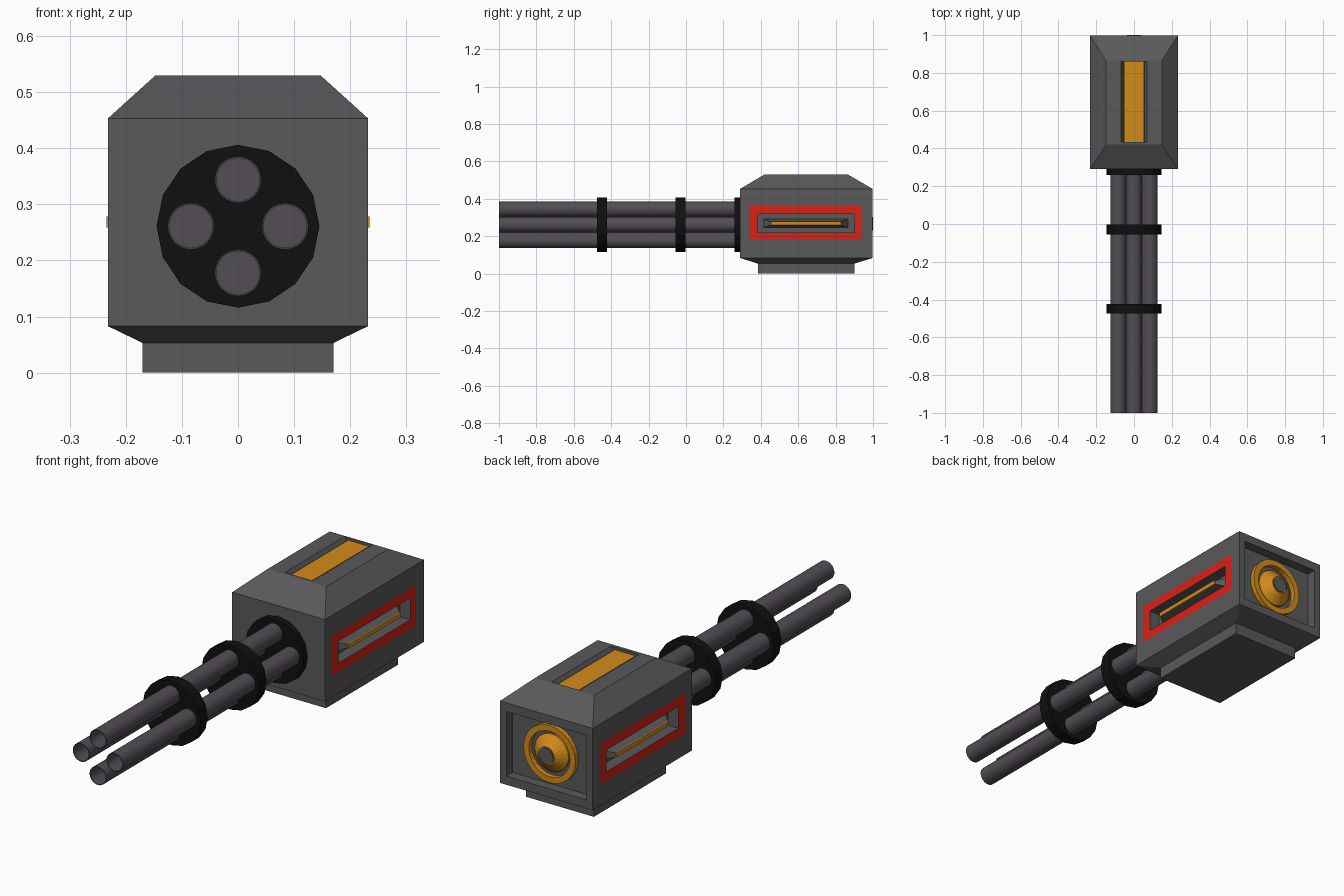
import bpy, bmesh, math

if "Cube" in bpy.data.objects:
    bpy.data.objects.remove(bpy.data.objects["Cube"])


def material(name, rgb):
    m = bpy.data.materials.new(name)
    m.diffuse_color = (*rgb, 1)
    m.use_nodes = True
    m.node_tree.nodes["Principled BSDF"].inputs["Base Color"].default_value = m.diffuse_color
    return m


STEEL = material("dark_steel", (0.10, 0.10, 0.105))
GUNMETAL = material("gunmetal", (0.085, 0.075, 0.09))
BLACK = material("black", (0.005, 0.005, 0.005))
ORANGE = material("orange", (0.65, 0.26, 0.01))
RED = material("red", (0.7, 0.015, 0.008))

# Maps (u, v, d) to world, d being the outward direction
TOP = lambda u, v, d: (u, v, d)
SIDE = lambda u, v, d: (d, u, v)
BACK = lambda u, v, d: (-u, d, v)
FRONT = lambda u, v, d: (u, -d, v)


def rect(face, u0, u1, v0, v1, d):
    return [face(u, v, d) for u, v in ((u0, v0), (u1, v0), (u1, v1), (u0, v1))]


def circle(r, y, cx, cz, n):
    return [(cx + r * math.sin(2 * math.pi * i / n), y,
             cz + r * math.cos(2 * math.pi * i / n)) for i in range(n)]


def loft(name, rings, mat, start=False, end=False, closed=False, mirror=False, smooth=False):
    """Skin successive rings, optionally capped, closed on itself or mirrored in x."""
    bm = bmesh.new()
    vs = [[bm.verts.new(p) for p in ring] for ring in rings]
    n = len(vs[0])
    pairs = list(zip(vs, vs[1:])) + ([(vs[-1], vs[0])] if closed else [])
    for a, b in pairs:
        for i in range(n):
            j = (i + 1) % n
            bm.faces.new((a[i], a[j], b[j], b[i]))
    if start:
        bm.faces.new(vs[0][::-1])
    if end:
        bm.faces.new(vs[-1])
    me = bpy.data.meshes.new(name)
    bm.to_mesh(me)
    bm.free()
    me.materials.append(mat)
    ob = bpy.data.objects.new(name, me)
    bpy.context.collection.objects.link(ob)
    if mirror:
        ob.modifiers.new("mirror", 'MIRROR')
    if smooth:
        bpy.context.view_layer.objects.active = ob
        ob.select_set(True)
        bpy.ops.object.shade_smooth_by_angle(angle=math.radians(35))
        ob.select_set(False)
    return ob


def turned(name, profile, mat, cx=0, cz=0.261, n=16, **kw):
    return loft(name, [circle(r, y, cx, cz, n) for r, y in profile], mat, **kw)


W, Y0, Y1, Z0, Z1 = 0.232, 0.29, 0.997, 0.083, 0.453

# Housing: foot and lower chamfer, roof with slot, front wall
loft("housing_foot", [rect(TOP, -0.17, 0.17, 0.385, 0.9, 0),
                      rect(TOP, -0.17, 0.17, 0.385, 0.9, 0.053),
                      rect(TOP, -W, W, Y0, Y1, Z0)], STEEL, start=True)
loft("housing_roof", [rect(TOP, -W, W, Y0, Y1, Z1),
                      rect(TOP, -0.147, 0.147, 0.42, 0.865, 0.53),
                      rect(TOP, -0.07, 0.07, 0.435, 0.86, 0.53),
                      rect(TOP, -0.055, 0.055, 0.435, 0.86, 0.508)], STEEL, end=True)
loft("roof_light", [rect(TOP, -0.052, 0.052, 0.435, 0.86, 0.508),
                    rect(TOP, -0.052, 0.052, 0.435, 0.86, 0.518)], ORANGE, start=True, end=True)
loft("housing_front", [rect(FRONT, -W, W, Z0, Z1, -Y0)], STEEL, end=True)

# Side walls: outer border, red frame, recess and raised light bar
frame_out = (0.34, 0.94, 0.18, 0.36, W)
frame_in = (0.385, 0.9, 0.22, 0.318, W)
loft("side_wall", [rect(SIDE, Y0, Y1, Z0, Z1, W), rect(SIDE, *frame_out)], STEEL, mirror=True)
loft("side_red_frame", [rect(SIDE, *frame_out), rect(SIDE, *frame_in)], RED, mirror=True)
bar_tip = (0.455, 0.83, 0.259, 0.278, 0.229)
loft("side_recess", [rect(SIDE, *frame_in),
                     rect(SIDE, 0.385, 0.9, 0.22, 0.318, 0.18),
                     rect(SIDE, 0.415, 0.867, 0.246, 0.291, 0.18),
                     rect(SIDE, *bar_tip)], STEEL, mirror=True)
loft("side_light", [rect(SIDE, *bar_tip), rect(SIDE, *bar_tip[:4], 0.234)],
     ORANGE, end=True, mirror=True)

# Back wall with recess
loft("housing_back", [rect(BACK, -W, W, Z0, Z1, Y1),
                      rect(BACK, -0.2, 0.2, 0.122, 0.414, Y1),
                      rect(BACK, -0.2, 0.2, 0.122, 0.414, 0.953)], STEEL, end=True)

# Round exhaust on the back
CZ = 0.267
turned("exhaust_ring", [(0.13, 0.95), (0.13, 0.975), (0.103, 0.975), (0.103, 0.95)],
       ORANGE, cz=CZ, n=24, closed=True)
turned("exhaust_cone", [(0.085, 0.95), (0.085, 0.96), (0.04, 0.996)],
       ORANGE, cz=CZ, n=24, start=True, end=True)
turned("exhaust_cap", [(0.036, 0.99), (0.036, 1.0)], STEEL, cz=CZ, n=24, start=True, end=True)

# Four hollow barrels
for i in range(4):
    a = i * math.pi / 2
    turned(f"barrel_{i + 1}", [(0.0385, -0.7), (0.0385, -1), (0.0415, -1), (0.0415, 0.3)],
           GUNMETAL, 0.084 * math.sin(a), 0.261 + 0.083 * math.cos(a), 24,
           start=True, end=True, smooth=True)

# Discs holding the barrels
for i, (ya, yb) in enumerate(((-0.475, -0.423), (-0.055, -0.003), (0.26, 0.295))):
    turned(f"barrel_disc_{i + 1}", [(0.145, ya), (0.145, yb)], BLACK, start=True, end=True)
